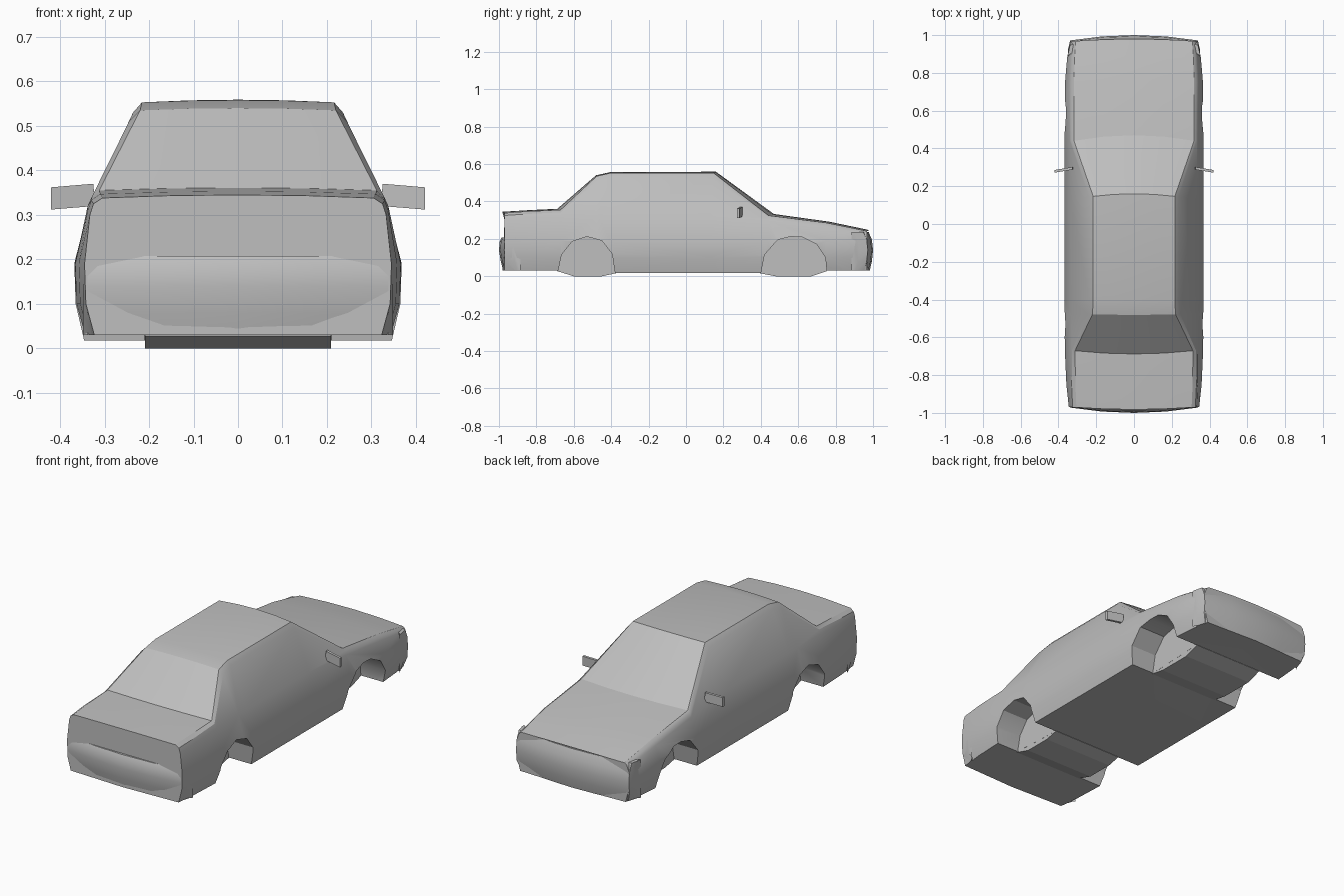
import bpy, bmesh, math

old = bpy.data.objects.get("Cube")
if old:
    bpy.data.objects.remove(old, do_unlink=True)

# Single body colour
GREY = (0.52, 0.52, 0.52, 1)
paint = bpy.data.materials.new("plain_grey")
paint.diffuse_color = GREY
paint.use_nodes = True
paint.node_tree.nodes["Principled BSDF"].inputs["Base Color"].default_value = GREY


def finish(name, bm, smooth=True):
    """Turn a bmesh into a painted object."""
    bmesh.ops.recalc_face_normals(bm, faces=bm.faces)
    mesh = bpy.data.meshes.new(name)
    bm.to_mesh(mesh)
    bm.free()
    mesh.materials.append(paint)
    obj = bpy.data.objects.new(name, mesh)
    bpy.context.collection.objects.link(obj)
    if smooth:
        shade(obj)
    return obj


def shade(obj):
    bpy.ops.object.select_all(action="DESELECT")
    obj.select_set(True)
    bpy.context.view_layer.objects.active = obj
    bpy.ops.object.shade_smooth_by_angle(angle=math.radians(28))


def loft(name, rings, smooth=True):
    """Skin closed rings of equal length and cap both ends."""
    bm = bmesh.new()
    rows = [[bm.verts.new(p) for p in ring] for ring in rings]
    for a, b in zip(rows, rows[1:]):
        for i in range(len(a)):
            j = (i + 1) % len(a)
            bm.faces.new((a[i], a[j], b[j], b[i]))
    bm.faces.new(rows[0])
    bm.faces.new(rows[-1])
    return finish(name, bm, smooth)


def prism(name, outline, x0, x1):
    """Extrude a (y, z) outline across x."""
    return loft(name, [[(x, y, z) for y, z in outline] for x in (x0, x1)], False)


# Body stations: y, centre bow, floor z, widest x, shoulder (x, z),
# outer rail (x, z), panel edge (x, z), centre z
STATIONS = [
    (-.97, -.012, .03, .345, (.333, .30), (.325, .325), (.305, .338), .345),
    (-.85, 0, .03, .358, (.338, .31), (.33, .333), (.31, .347), .353),
    (-.67, -.018, .03, .366, (.338, .32), (.328, .342), (.312, .355), .361),
    (-.475, -.006, .02, .368, (.335, .32), (.245, .51), (.22, .535), .54),
    (-.4, 0, .018, .368, (.335, .32), (.236, .53), (.216, .553), .558),
    (.13, .03, .018, .368, (.335, .32), (.236, .53), (.216, .553), .559),
    (.44, .03, .018, .368, (.34, .295), (.333, .315), (.318, .325), .333),
    (.75, .015, .03, .365, (.343, .26), (.332, .276), (.318, .286), .292),
    (.88, .01, .03, .354, (.335, .238), (.326, .25), (.314, .26), .266),
    (.968, .012, .03, .338, (.326, .222), (.322, .232), (.308, .241), .247),
]


def body_ring(y, bow, floor, wide, shoulder, rail, panel, top):
    half = [(wide - .022, floor), (wide - .003, .1), (wide, .19),
            shoulder, rail, panel, (panel[0] / 2, (top * 3 + panel[1]) / 4)]
    pts = [(0, floor)] + half + [(0, top)] + [(-x, z) for x, z in reversed(half)]
    return [(x, y + bow * (1 - min(1, abs(x) / .32) ** 2), z) for x, z in pts]


body = loft("car_body", [body_ring(*s) for s in STATIONS], False)

# Wheel wells: cut recesses at each side, with the floor dropping between them
REAR_ARCH = [(-.69, .028), (-.665, .115), (-.61, .185), (-.53, .212), (-.45, .19),
             (-.395, .12), (-.375, .016), (-.45, 0), (-.6, 0)]
FRONT_ARCH = [(.395, .016), (.42, .115), (.49, .195), (.56, .212), (.62, .21),
              (.7, .17), (.745, .1), (.755, .028), (.67, 0), (.48, 0)]

for label, arch in (("rear", REAR_ARCH), ("front", FRONT_ARCH)):
    cut = [(y, z if z > .03 else z - .03) for y, z in arch]
    for side in (-1, 1):
        cutter = prism("well_cutter", cut, side * .21, side * .5)
        cutter.hide_render = True
        mod = body.modifiers.new("well", "BOOLEAN")
        mod.operation = "DIFFERENCE"
        mod.solver = "EXACT"
        mod.object = cutter
        bpy.ops.object.select_all(action="DESELECT")
        body.select_set(True)
        bpy.context.view_layer.objects.active = body
        bpy.ops.object.modifier_apply(modifier=mod.name)
        bpy.data.objects.remove(cutter, do_unlink=True)
    prism(label + "_wheel_well_core", arch, -.2095, .2095)
shade(body)

# Bumpers: rounded profile swept across the width, wrapping the corners
SWEEP = [(.349, .925), (.338, .972), (.17, .993), (0, 1)]
SWEEP += [(-x, y) for x, y in reversed(SWEEP[:-1])]


def bumper(name, direction, profile):
    rings = []
    for x, y in SWEEP:
        ring = [(x * (1 - .05 * (z < .05)), direction * (y - d), z) for d, z in profile]
        back = direction * min(.9, y - .04)
        ring += [(x, back, profile[-1][1]), (x, back, profile[0][1])]
        rings.append(ring)
    loft(name, rings)


bumper("rear_bumper", -1, [(.022, .03), (.01, .08), (0, .14), (.004, .185), (.014, .208)])
bumper("front_bumper", 1, [(.018, .03), (.006, .08), (0, .14), (.006, .195), (.024, .238)])

# Door mirrors: thin tapered plates
for label, side in (("left", 1), ("right", -1)):
    plate = [(.322, .288, .32), (.42, .272, .312), (.42, .272, .362), (.325, .288, .37)]
    loft(label + "_door_mirror",
         [[(side * x, y + dy, z) for x, y, z in plate] for dy in (0, .014)], False)
